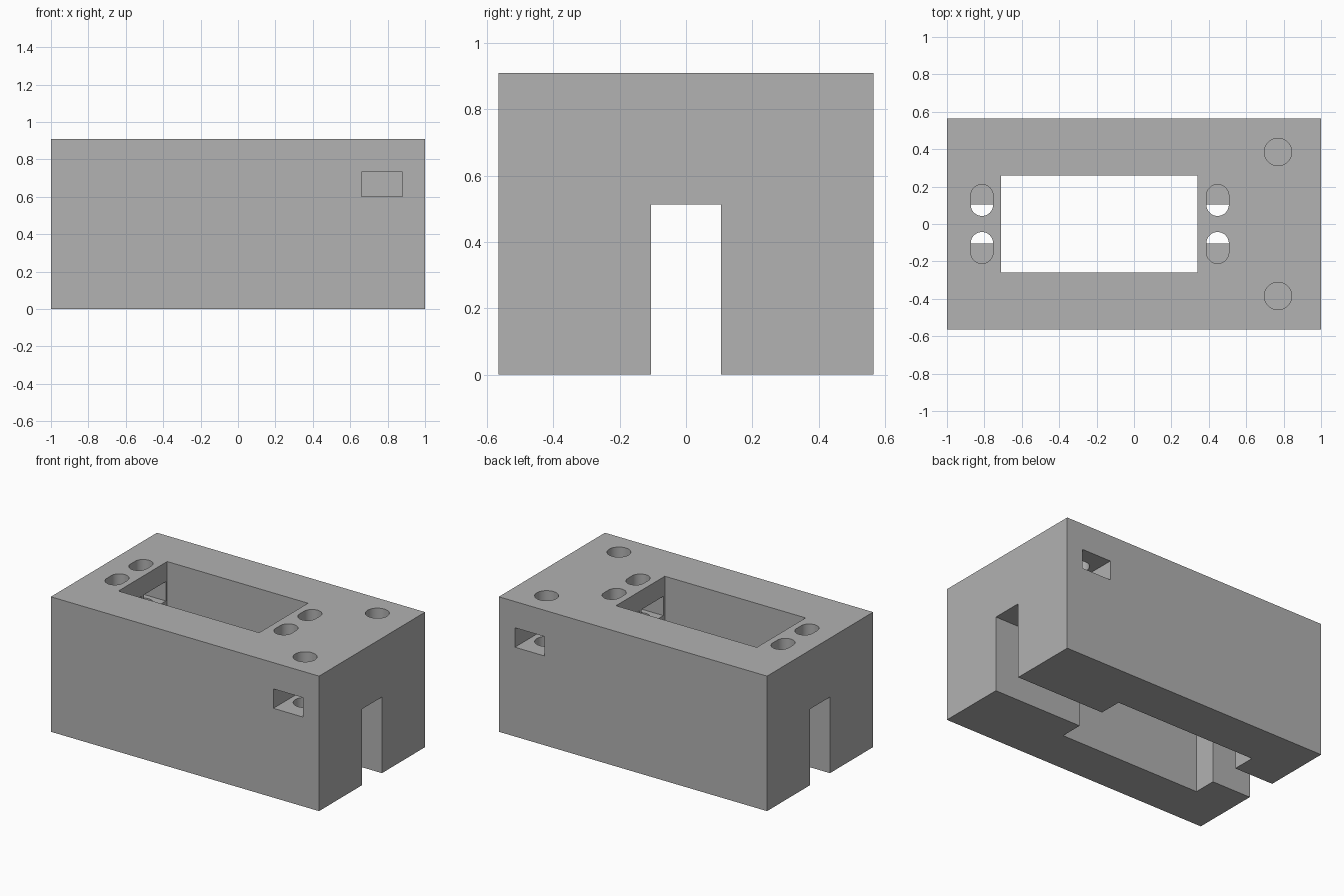
import bpy
import bmesh
from math import radians
from mathutils import Matrix

if "Cube" in bpy.data.objects:
    bpy.data.objects.remove(bpy.data.objects["Cube"], do_unlink=True)

TOP = 0.91
HALF_DEPTH = 0.565

grey = bpy.data.materials.new("plain_grey")
grey.use_nodes = True
colour = (0.445, 0.445, 0.445, 1)
grey.diffuse_color = colour
grey.node_tree.nodes["Principled BSDF"].inputs["Base Color"].default_value = colour


def make_object(name, bm):
    bmesh.ops.recalc_face_normals(bm, faces=bm.faces)
    mesh = bpy.data.meshes.new(name)
    bm.to_mesh(mesh)
    bm.free()
    mesh.materials.append(grey)
    obj = bpy.data.objects.new(name, mesh)
    bpy.context.collection.objects.link(obj)
    return obj


def box(name, x, y, z):
    """Box from three (low, high) ranges."""
    bm = bmesh.new()
    spans = (x, y, z)
    centre = [(a + b) / 2 for a, b in spans]
    size = [b - a for a, b in spans]
    bmesh.ops.create_cube(bm, size=1, matrix=Matrix.Translation(centre) @ Matrix.Diagonal((*size, 1)))
    return make_object(name, bm)


def hole(name, x, y, radius, z, stretch=0):
    """Vertical round hole, stretched along y into a slot if asked."""
    bm = bmesh.new()
    bmesh.ops.create_cone(bm, cap_ends=True, segments=48, radius1=radius, radius2=radius,
                          depth=z[1] - z[0], matrix=Matrix.Translation((x, y, sum(z) / 2)))
    if stretch:
        middle = bmesh.ops.bisect_plane(bm, geom=bm.verts[:] + bm.edges[:] + bm.faces[:],
                                        plane_co=(x, y, 0), plane_no=(0, 1, 0), dist=0.0001)
        bm.free()
        # Rebuild as a hull of two cylinders
        bm = bmesh.new()
        for side in (-1, 1):
            bmesh.ops.create_cone(bm, cap_ends=True, segments=48, radius1=radius, radius2=radius,
                                  depth=z[1] - z[0],
                                  matrix=Matrix.Translation((x, y + side * stretch, sum(z) / 2)))
        points = [v.co.copy() for v in bm.verts]
        bm.free()
        bm = bmesh.new()
        hull = bmesh.ops.convex_hull(bm, input=[bm.verts.new(p) for p in points])
        bmesh.ops.delete(bm, geom=[v for v in hull["geom_interior"] if isinstance(v, bmesh.types.BMVert)],
                         context="VERTS")
        bmesh.ops.dissolve_limit(bm, angle_limit=radians(1), verts=bm.verts, edges=bm.edges)
    return make_object(name, bm)


# Solid block
body = box("mount_block", (-1, 1), (-HALF_DEPTH, HALF_DEPTH), (0, TOP))

# Central window through the block and cable channel along its underside
cutters = [
    box("window_cutter", (-0.71, 0.34), (-0.26, 0.26), (-0.1, TOP + 0.1)),
    box("channel_cutter", (-1.1, 1.1), (-0.105, 0.105), (-0.1, 0.513)),
]

for side in (-1, 1):
    # Round screw holes with nut pockets opening on the front and back
    cutters.append(hole("screw_hole_cutter", 0.77, side * 0.385, 0.073, (0.4, TOP + 0.1)))
    cutters.append(box("nut_pocket_cutter", (0.66, 0.88),
                       sorted((side * 0.27, side * 0.7)), (0.602, 0.733)))
    # Slotted holes with nut pockets opening into the window
    for x, wall, deep in ((-0.813, -0.66, -0.9), (0.447, 0.29, 0.53)):
        cutters.append(hole("slot_hole_cutter", x, side * 0.127, 0.06, (0.45, TOP + 0.1), 0.024))
        cutters.append(box("slot_pocket_cutter", sorted((wall, deep)),
                           sorted((side * 0.012, side * 0.245)), (0.65, 0.78)))

bpy.context.view_layer.objects.active = body
for cutter in cutters:
    cutter.hide_render = True
    cut = body.modifiers.new("cut", "BOOLEAN")
    cut.operation = "DIFFERENCE"
    cut.solver = "EXACT"
    cut.object = cutter
    bpy.ops.object.modifier_apply(modifier=cut.name)
    bpy.data.objects.remove(cutter, do_unlink=True)

# Smooth hole walls, crisp block edges
bpy.ops.object.select_all(action="DESELECT")
body.select_set(True)
bpy.ops.object.shade_smooth_by_angle(angle=radians(30))
